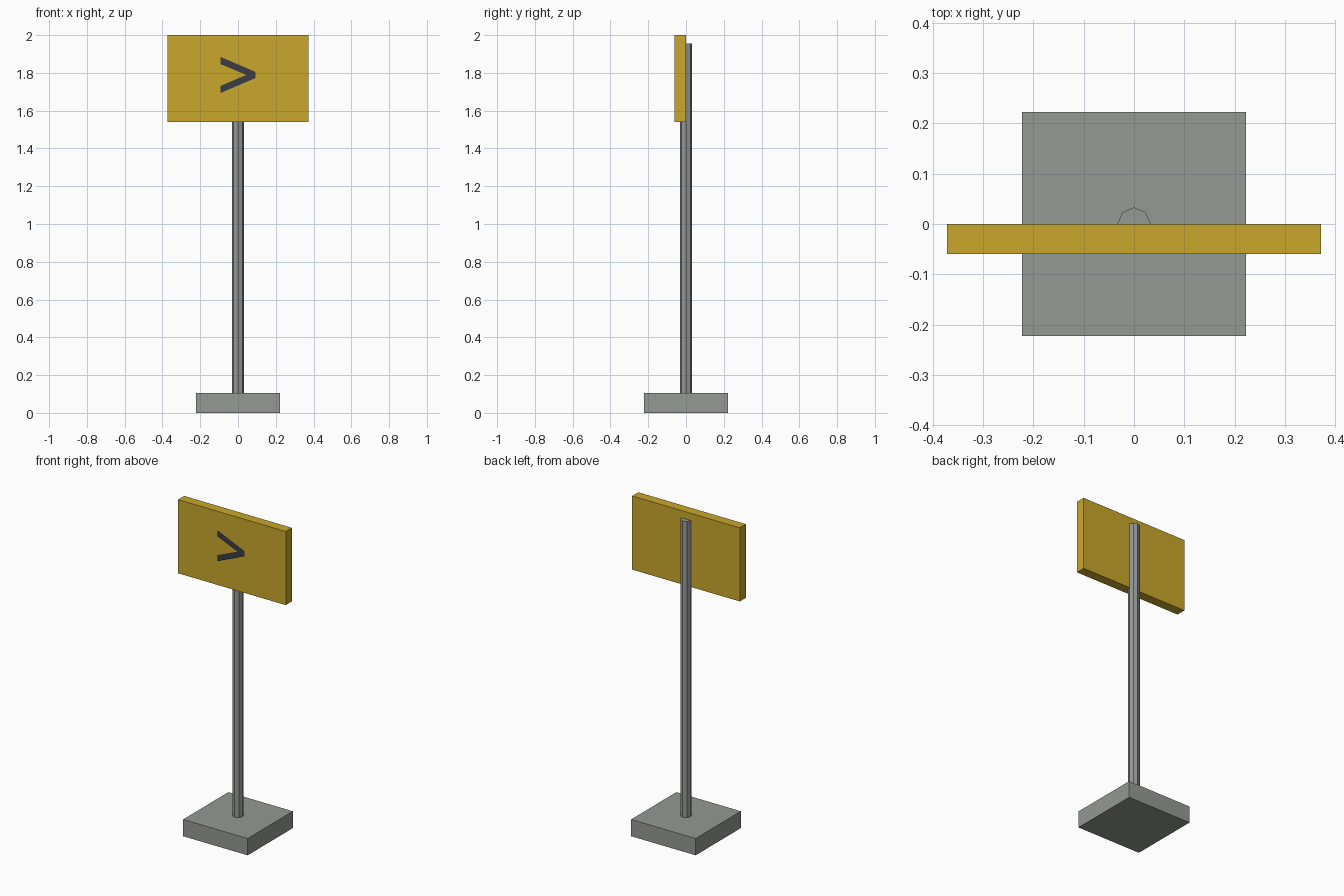
import bpy
import math

cube = bpy.data.objects.get("Cube")
if cube:
    bpy.data.objects.remove(cube, do_unlink=True)


def material(name, color):
    mat = bpy.data.materials.new(name)
    mat.use_nodes = True
    mat.diffuse_color = (*color, 1)
    mat.node_tree.nodes["Principled BSDF"].inputs["Base Color"].default_value = (*color, 1)
    return mat


def box(name, center, size, mat):
    bpy.ops.mesh.primitive_cube_add(size=1, location=center)
    obj = bpy.context.object
    obj.name = name
    obj.scale = size
    bpy.ops.object.transform_apply(location=False, rotation=False, scale=True)
    obj.data.materials.append(mat)
    return obj


grey = material("concrete grey", (0.296, 0.319, 0.296))
yellow = material("sign yellow", (0.584, 0.386, 0.025))
dark = material("dark slate", (0.043, 0.048, 0.06))

# Square foot and sign board
box("base", (0, 0, 0.0525), (0.446, 0.446, 0.105), grey)
box("sign_board", (0, -0.03, 1.77), (0.744, 0.06, 0.46), yellow)

# Eight-sided post, running up behind the board
bottom, top = 0.1, 1.955
bpy.ops.mesh.primitive_cylinder_add(vertices=8, radius=0.033, depth=top - bottom,
                                    location=(0, 0, (bottom + top) / 2))
post = bpy.context.object
post.name = "post"
post.data.materials.append(grey)

# Flat arrow marking just in front of the board: upper arm mirrored to the lower
mid = 1.789
upper = [(-0.093, 0.058), (0.044, 0), (0.093, 0), (0.093, 0.016), (-0.093, 0.096)]
verts, faces = [], []
for side in (1, -1):
    start = len(verts)
    verts += [(x, -0.067, mid + side * z) for x, z in upper]
    loop = list(range(start, start + len(upper)))
    faces.append(loop if side == 1 else loop[::-1])
mesh = bpy.data.meshes.new("arrow_marking")
mesh.from_pydata(verts, [], faces)
mesh.materials.append(dark)
arrow = bpy.data.objects.new("arrow_marking", mesh)
bpy.context.collection.objects.link(arrow)
